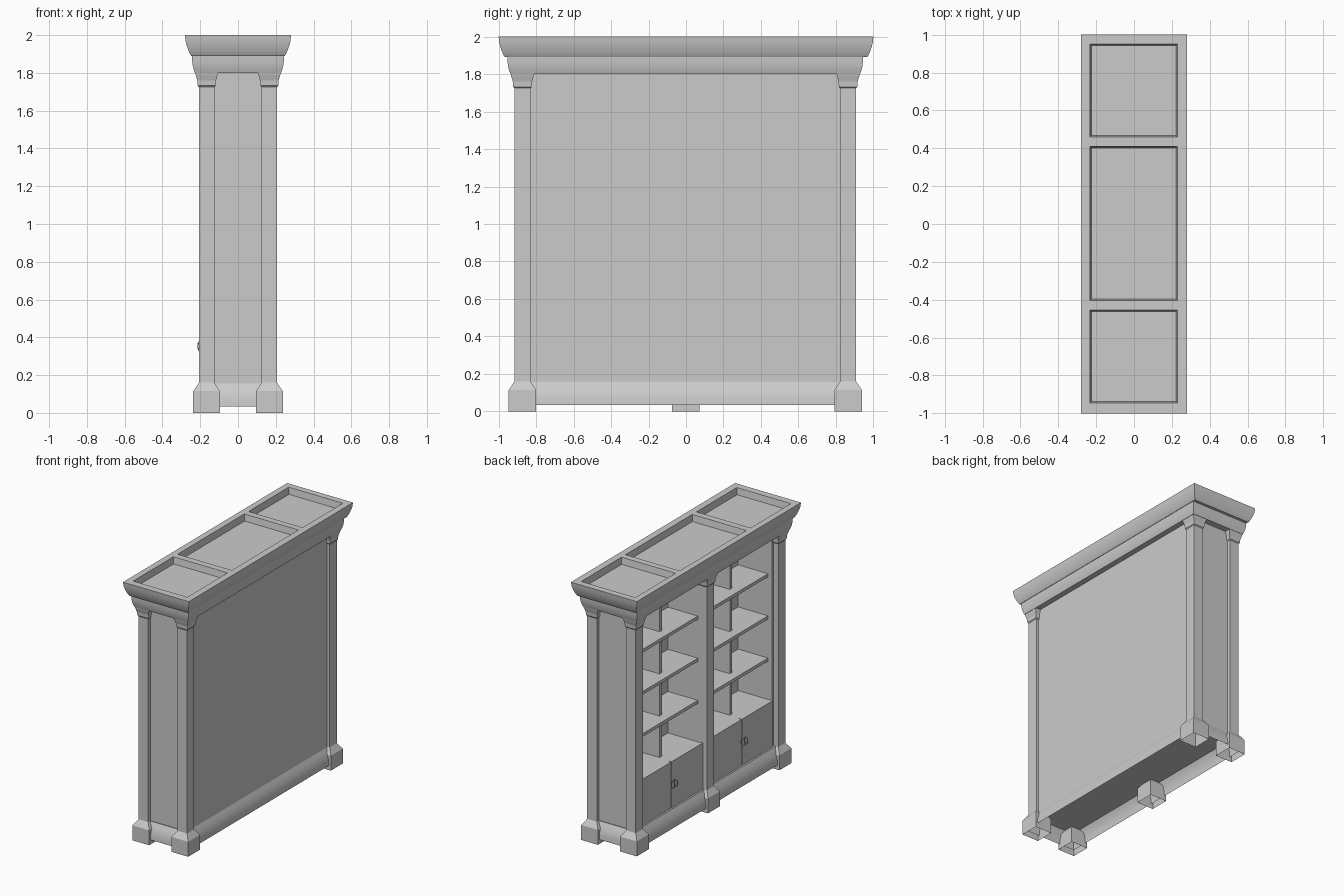
import bpy, bmesh, math
from mathutils import Vector

if "Cube" in bpy.data.objects:
    bpy.data.objects.remove(bpy.data.objects["Cube"])

grey = bpy.data.materials.new("plain grey")
grey.use_nodes = True
COLOUR = (0.6, 0.6, 0.6, 1)
grey.diffuse_color = COLOUR
grey.node_tree.nodes["Principled BSDF"].inputs["Base Color"].default_value = COLOUR

SHIFT = -0.004          # the carcass sits slightly off the cornice centre
HX, HY = 0.207, 0.912   # half size over the faces of the posts


def finish(name, bm, smooth=False):
    bmesh.ops.recalc_face_normals(bm, faces=bm.faces)
    mesh = bpy.data.meshes.new(name)
    bm.to_mesh(mesh)
    bm.free()
    obj = bpy.data.objects.new(name, mesh)
    bpy.context.collection.objects.link(obj)
    mesh.materials.append(grey)
    if smooth:
        bpy.ops.object.select_all(action='DESELECT')
        obj.select_set(True)
        bpy.context.view_layer.objects.active = obj
        bpy.ops.object.shade_smooth_by_angle(angle=math.radians(30))
    return obj


def box(name, x, y, z):
    bm = bmesh.new()
    bmesh.ops.create_cube(bm, size=1)
    for v in bm.verts:
        v.co = Vector([(a + b) / 2 + c * (b - a) for (a, b), c in zip((x, y, z), v.co)])
        v.co.y += SHIFT
    return finish(name, bm)


def loft_rect(bm, cx, cy, hx, hy, profile, cap_bottom=False, cap_top=False):
    """Stack rectangles grown by each (z, growth) pair of the profile."""
    rings = []
    for z, g in profile:
        rings.append([bm.verts.new((cx + sx * (hx + g), cy + sy * (hy + g), z))
                      for sx, sy in ((-1, -1), (1, -1), (1, 1), (-1, 1))])
    for a, b in zip(rings, rings[1:]):
        for i in range(4):
            j = (i + 1) % 4
            bm.faces.new((a[i], a[j], b[j], b[i]))
    if cap_bottom:
        bm.faces.new(rings[0])
    if cap_top:
        bm.faces.new(rings[-1])


# Posts with hollow block feet and stepped capitals
post_profile = [(0, .03), (.115, .03), (.16, 0), (1.725, 0), (1.732, .006),
                (1.76, .008), (1.79, .017), (1.81, .02)]


def post(name, x, y):
    bm = bmesh.new()
    loft_rect(bm, x, y + SHIFT, .041, .043, post_profile, cap_top=True)
    finish(name, bm)


PX, PY = HX - .041, HY - .043
for sx, xn in ((-1, "open_side"), (1, "closed_side")):
    for sy, yn in ((-1, "front"), (1, "rear")):
        post(f"{yn}_{xn}_post", sx * PX, sy * PY)
post("centre_post", -PX, .002)

# Skirting that flares outward between the feet
bm = bmesh.new()
loft_rect(bm, 0, SHIFT, HX, HY,
          [(.035, .014), (.07, .012), (.1, .005), (.13, -.008), (.16, -.024)])
finish("skirting", bm, smooth=True)

# Carcass panels
INNER = .81
box("bottom_deck", (-.185, .185), (-.89, .89), (.14, .16))
box("back_panel", (.125, .185), (-.85, .85), (.15, 1.82))
for s, n in ((-1, "front"), (1, "rear")):
    box(f"{n}_end_panel", (-.165, .17), sorted((s * INNER, s * .885)), (.15, 1.82))
box("centre_partition", (-.165, .13), (-.045, .045), (.15, 1.82))


# Door pulls
def pull(name, y):
    bpy.ops.mesh.primitive_torus_add(major_radius=.017, minor_radius=.004,
                                     major_segments=14, minor_segments=6,
                                     location=(-.198, y + SHIFT, .353),
                                     rotation=(math.pi / 2, 0, 0))
    ring = bpy.context.object
    ring.name = ring.data.name = name
    ring.scale = (.85, 1.5, 1)
    ring.data.materials.append(grey)
    bpy.ops.object.shade_smooth_by_angle(angle=math.radians(60))


# Two bays, each with shelves, a divider and a pair of doors
for s, n in ((-1, "front"), (1, "rear")):
    bay = sorted((s * .045, s * INNER))
    mid = sum(bay) / 2
    box(f"{n}_cabinet_top", (-.165, .13), bay, (.49, .512))
    for i in range(3):
        top = .832 + i * .325
        box(f"{n}_shelf_{i + 1}", (-.13, .13), bay, (top - .025, top))
    rib = mid - .03
    box(f"{n}_divider", (-.06, .13), (rib - .014, rib + .014), (.5, 1.82))
    for a, b, d in ((bay[0], mid - .003, "first"), (mid + .003, bay[1], "second")):
        box(f"{n}_{d}_door", (-.172, -.15), (a, b), (.16, .515))
    for k, d in ((-1, "first"), (1, "second")):
        pull(f"{n}_{d}_pull", mid + k * .018)

# Frieze below the crown
bm = bmesh.new()
loft_rect(bm, 0, SHIFT, HX, HY,
          [(1.8, .021), (1.82, .028), (1.84, .033), (1.865, .036), (1.89, .037)],
          cap_bottom=True)
finish("frieze", bm, smooth=True)

# Crown moulding with three sunken top panels
TX, TY, DEPTH = .281, 1.0, .05
bm = bmesh.new()
loft_rect(bm, 0, 0, TX, TY,
          [(1.89, -.034), (1.9, -.027), (1.92, -.018), (1.945, -.009),
           (1.97, -.003), (2, 0)], cap_bottom=True)
xs = [-TX, -.233, .229, TX]
ys = [-TY, -.945, -.455, -.403, .41, .46, .95, TY]
grid = [[bm.verts.new((x, y, 2)) for x in xs] for y in ys]
for j in range(len(ys) - 1):
    for i in range(len(xs) - 1):
        corners = [grid[j][i], grid[j][i + 1], grid[j + 1][i + 1], grid[j + 1][i]]
        if i == 1 and j % 2 == 1:
            centre = sum((v.co for v in corners), Vector()) / 4
            floor = []
            for v in corners:
                dx, dy = v.co.x - centre.x, v.co.y - centre.y
                floor.append(bm.verts.new((v.co.x - math.copysign(.008, dx),
                                           v.co.y - math.copysign(.008, dy), 2 - DEPTH)))
            for k in range(4):
                m = (k + 1) % 4
                bm.faces.new((corners[k], corners[m], floor[m], floor[k]))
            bm.faces.new(floor)
        else:
            bm.faces.new(corners)
bmesh.ops.remove_doubles(bm, verts=bm.verts, dist=.0001)
finish("crown", bm, smooth=True)
